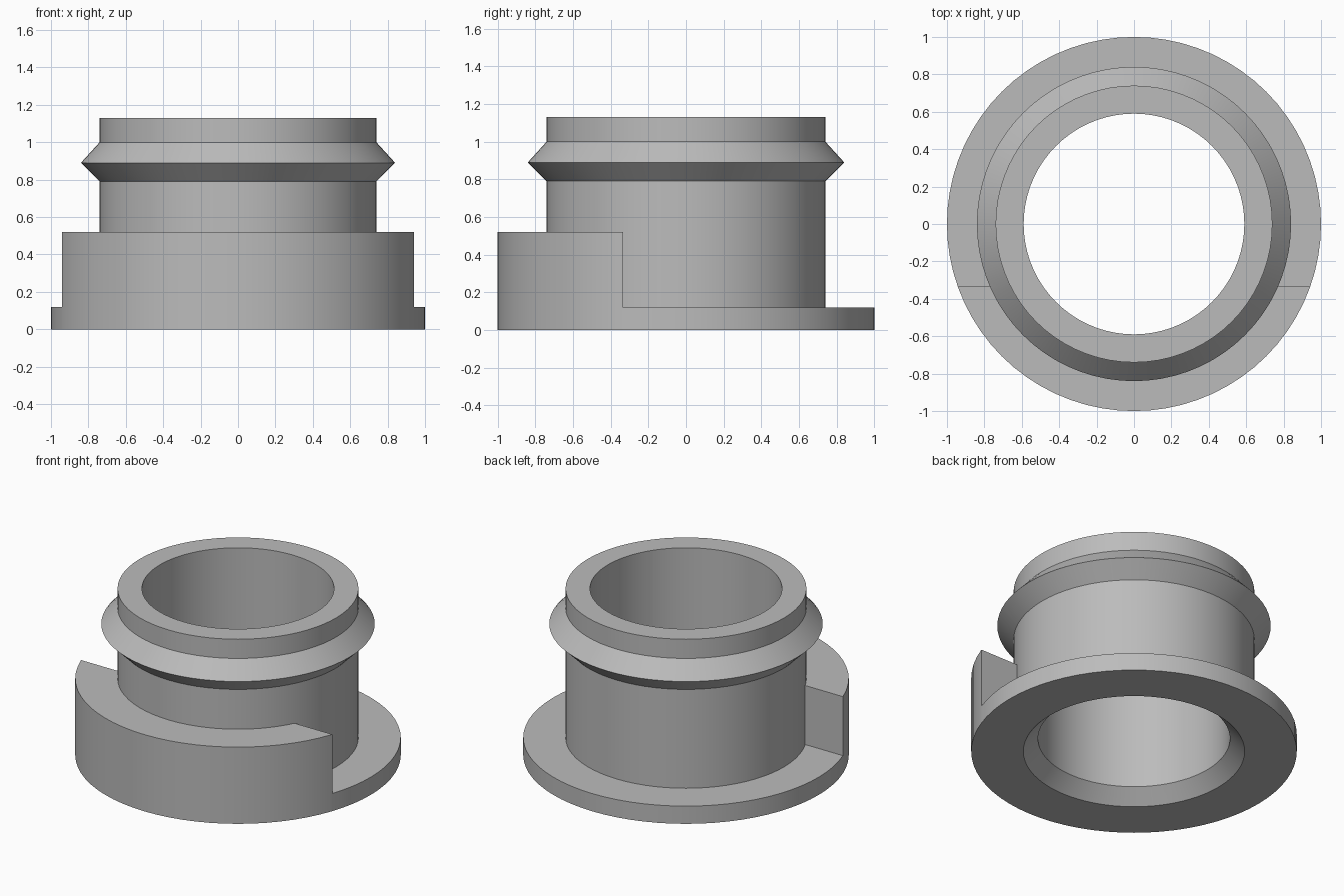
import bpy
import bmesh
from math import tau, radians
from mathutils import Vector

cube = bpy.data.objects.get("Cube")
if cube:
    bpy.data.objects.remove(cube, do_unlink=True)

SEGMENTS = 72
CUT_Y = -0.335
FLANGE_TOP, COLLAR_TOP = 0.12, 0.52
NECK, RIM = 0.74, 1.0

grey = bpy.data.materials.new("plain grey")
grey.use_nodes = True
colour = (0.5, 0.5, 0.5, 1)
grey.diffuse_color = colour
grey.node_tree.nodes["Principled BSDF"].inputs["Base Color"].default_value = colour

# Shared bore, chamfer, neck and ridge, as (radius, height)
inner = [(NECK, 0.79), (0.84, 0.89), (NECK, 1.0), (NECK, 1.13),
         (0.59, 1.13), (0.59, 0.09), (0.68, 0), (RIM, 0)]
flange = [(RIM, FLANGE_TOP), (NECK, FLANGE_TOP), (NECK, COLLAR_TOP)]
collar = [(RIM, FLANGE_TOP), (RIM, COLLAR_TOP), (NECK, COLLAR_TOP)]


def revolve_part(bm, profile, side):
    """Turn a closed profile about z and keep one side of the cut plane."""
    verts = [bm.verts.new((r, 0, z)) for r, z in profile]
    edges = [bm.edges.new((v, verts[i - 1])) for i, v in enumerate(verts)]
    before = set(bm.faces)
    bmesh.ops.spin(bm, geom=verts + edges, cent=(0, 0, 0), axis=(0, 0, 1),
                   angle=tau, steps=SEGMENTS, use_merge=True)
    faces = [f for f in bm.faces if f not in before]
    geom = set(faces)
    for f in faces:
        geom.update(f.edges, f.verts)
    bmesh.ops.bisect_plane(bm, geom=list(geom), dist=1e-5,
                           plane_co=(0, CUT_Y, 0), plane_no=(0, side, 0),
                           clear_inner=True)


bm = bmesh.new()
revolve_part(bm, flange + inner, 1)
revolve_part(bm, collar + inner, -1)
bmesh.ops.remove_doubles(bm, verts=bm.verts[:], dist=1e-4)

# Flat end walls of the raised collar
for side in (-1, 1):
    ends = [v for v in bm.verts if abs(v.co.y - CUT_Y) < 1e-4
            and v.co.x * side > 0 and v.co.xy.length > 0.7
            and min(abs(v.co.z - FLANGE_TOP), abs(v.co.z - COLLAR_TOP)) < 1e-4]
    low = sorted((v for v in ends if v.co.z < 0.3), key=lambda v: v.co.x)
    high = sorted((v for v in ends if v.co.z > 0.3), key=lambda v: v.co.x)
    bm.faces.new((low[0], low[-1], high[-1], high[0]))

bmesh.ops.recalc_face_normals(bm, faces=bm.faces[:])
mesh = bpy.data.meshes.new("flanged_bushing")
bm.to_mesh(mesh)
bm.free()
mesh.materials.append(grey)

bushing = bpy.data.objects.new("flanged_bushing", mesh)
bpy.context.collection.objects.link(bushing)
bpy.ops.object.select_all(action="DESELECT")
bushing.select_set(True)
bpy.context.view_layer.objects.active = bushing
bpy.ops.object.shade_smooth_by_angle(angle=radians(25))
